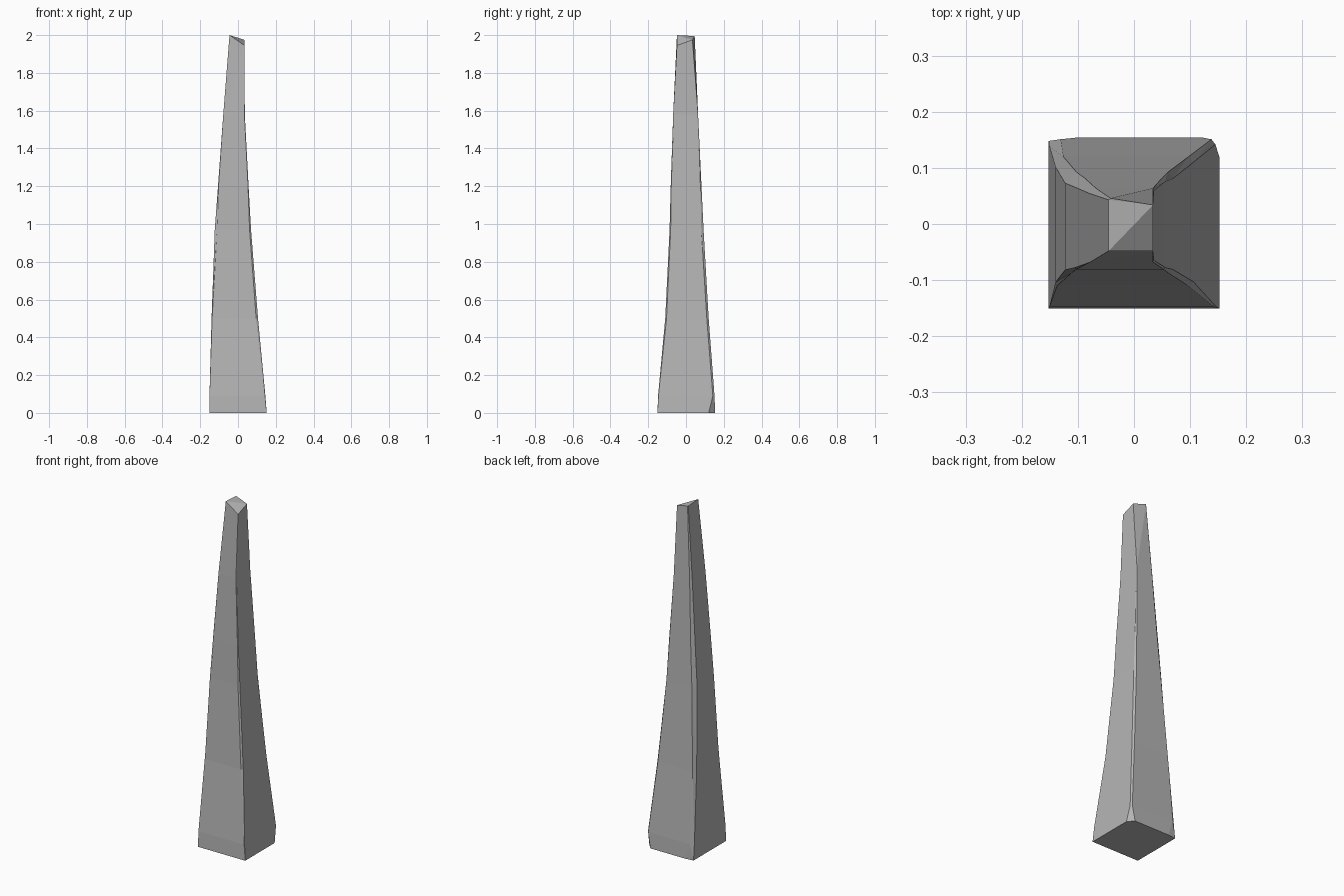
import bpy, bmesh

old = bpy.data.objects.get("Cube")
if old:
    bpy.data.objects.remove(old, do_unlink=True)

stone = bpy.data.materials.new("grey_stone")
stone.use_nodes = True
colour = (0.46, 0.46, 0.46, 1)
stone.diffuse_color = colour
stone.node_tree.nodes["Principled BSDF"].inputs["Base Color"].default_value = colour

# Each section: height, left-hand x, right-hand x, front y, back y, then the
# chipped corner (x cut, y cut): front -x, front +x, back +x, back -x
SECTIONS = [
    (0.00, -.152, .152, -.151, .154, (0, 0), (0, 0), (.030, .034), (.050, .006)),
    (0.09, -.151, .145, -.148, .151, (0, 0), (.002, .002), (.007, .009), (.020, .012)),
    (0.50, -.140, .106, -.110, .120, (.003, .006), (.010, .007), (.009, .010), (.014, .018)),
    (0.97, -.123, .069, -.087, .093, (.012, .005), (.008, .006), (.008, .012), (.020, .020)),
    (1.20, -.106, .056, -.081, .082, (.003, .003), (.003, .003), (.006, .006), (.018, .016)),
    (1.58, -.078, .036, -.068, .064, (0, 0), (.002, .003), (.002, .004), (.010, .010)),
    (2.00, -.045, .034, -.048, .046, (0, 0), (0, 0), (.076, .012), (.003, .003)),
]


def section(z, xl, xr, yf, yb, fl, fr, br, bl):
    """Four-sided outline with each corner cut off."""
    return [(xl, yf + fl[1], z), (xl + fl[0], yf, z),
            (xr - fr[0], yf, z), (xr, yf + fr[1], z),
            (xr, yb - br[1], z), (xr - br[0], yb, z),
            (xl + bl[0], yb, z), (xl, yb - bl[1], z)]


bm = bmesh.new()
rings = [[bm.verts.new(p) for p in section(*s)] for s in SECTIONS]

# Broken top slopes down to the front +x corner
for v, drop in zip(rings[-1], (0, 0, .055, .055, .025, .005, .005, .005)):
    v.co.z -= drop

# Shaft and end faces
for low, high in zip(rings, rings[1:]):
    for i in range(8):
        j = (i + 1) % 8
        bm.faces.new((low[i], low[j], high[j], high[i]))
bm.faces.new(rings[0][::-1])
top = rings[-1]
bm.faces.new((top[0], top[1], top[4], top[5], top[6], top[7]))
bm.faces.new(top[1:5])

bmesh.ops.remove_doubles(bm, verts=bm.verts[:], dist=0.0005)
bmesh.ops.triangulate(bm, faces=[f for f in bm.faces if len(f.verts) == 4])
bmesh.ops.recalc_face_normals(bm, faces=bm.faces[:])

mesh = bpy.data.meshes.new("stone_pillar")
bm.to_mesh(mesh)
bm.free()
mesh.materials.append(stone)
bpy.context.collection.objects.link(bpy.data.objects.new("stone_pillar", mesh))
